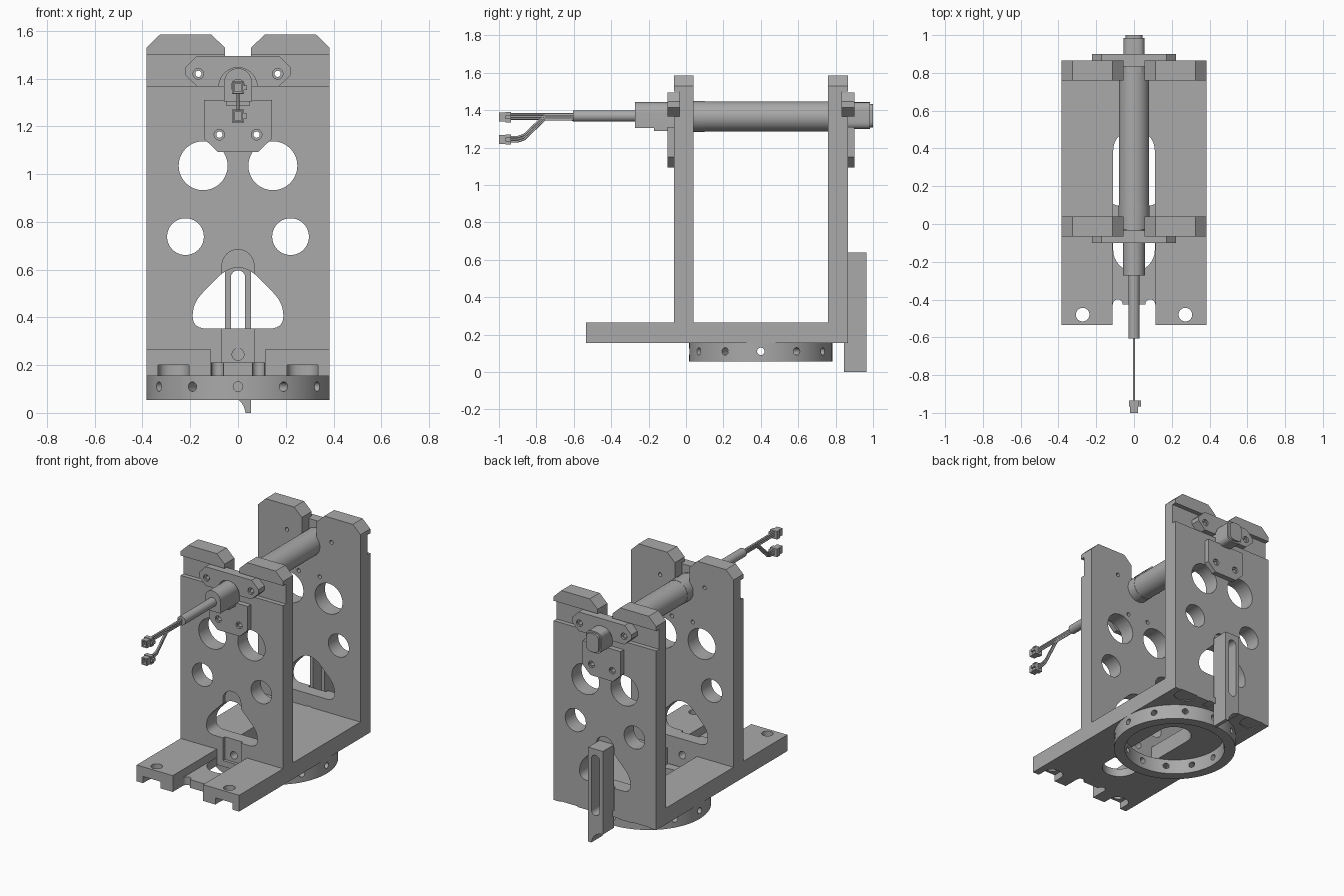
import bpy, bmesh, math
from mathutils import Vector

if "Cube" in bpy.data.objects:
    bpy.data.objects.remove(bpy.data.objects["Cube"])

grey = bpy.data.materials.new("machined grey")
grey.use_nodes = True
colour = (0.4, 0.4, 0.4, 1)
grey.diffuse_color = colour
grey.node_tree.nodes["Principled BSDF"].inputs["Base Color"].default_value = colour


def prism(name, pts, axis, a, b):
    """Extrude a flat outline along an axis between a and b."""
    place = {"x": lambda u, v: (a, u, v), "y": lambda u, v: (u, a, v), "z": lambda u, v: (u, v, a)}[axis]
    bm = bmesh.new()
    face = bm.faces.new([bm.verts.new(place(u, v)) for u, v in pts])
    new = bmesh.ops.extrude_face_region(bm, geom=[face])["geom"]
    shift = Vector([b - a if axis == k else 0 for k in "xyz"])
    bmesh.ops.translate(bm, vec=shift, verts=[g for g in new if isinstance(g, bmesh.types.BMVert)])
    bmesh.ops.recalc_face_normals(bm, faces=bm.faces)
    mesh = bpy.data.meshes.new(name)
    bm.to_mesh(mesh)
    bm.free()
    mesh.materials.append(grey)
    obj = bpy.data.objects.new(name, mesh)
    bpy.context.collection.objects.link(obj)
    return obj


def rect(u0, u1, v0, v1):
    return [(u0, v0), (u1, v0), (u1, v1), (u0, v1)]


def circle(u, v, r, n=40):
    return [(u + r * math.cos(2 * math.pi * i / n), v + r * math.sin(2 * math.pi * i / n)) for i in range(n)]


def arch(r, v0, v1, n=16):
    """Outline with a flat bottom and a half round top."""
    top = [(r * math.cos(math.pi * i / n), v1 - r + r * math.sin(math.pi * i / n)) for i in range(n + 1)]
    return [(-r, v0), (r, v0)] + top


def stadium(r, v0, v1, n=16):
    top = arch(r, v0, v1, n)[2:]
    return top + [(-u, v0 + v1 - v) for u, v in top]


def rounded(pts, r, n=6):
    """Round every corner of a polygon."""
    out = []
    for i, p in enumerate(pts):
        p = Vector(p)
        ends = []
        for q in (Vector(pts[i - 1]), Vector(pts[(i + 1) % len(pts)])):
            d = q - p
            ends.append(p + d.normalized() * min(r, d.length * 0.49))
        for k in range(n + 1):
            t = k / n
            out.append(tuple(ends[0] * (1 - t) ** 2 + p * 2 * t * (1 - t) + ends[1] * t * t))
    return out


def mirrored(half):
    return half + [(-u, v) for u, v in reversed(half)]


def bake(obj):
    graph = bpy.context.evaluated_depsgraph_get()
    obj.data = bpy.data.meshes.new_from_object(obj.evaluated_get(graph))
    obj.modifiers.clear()


def cut(obj, *cutter):
    """Subtract an extruded outline from an object."""
    tool = prism("cutter", *cutter)
    tool.hide_render = True
    mod = obj.modifiers.new("cut", "BOOLEAN")
    mod.operation, mod.solver, mod.object = "DIFFERENCE", "EXACT", tool
    bake(obj)
    bpy.data.objects.remove(tool)


MID = 0.4      # plane of symmetry between the two uprights
AXIS = 1.366   # height of the tube

window = rounded(mirrored([(0.19, 0.353), (0.19, 0.46), (0.045, 0.608)]), 0.06)
plate_outline = mirrored([(0.383, 0.16), (0.383, 1.53), (0.326, 1.585), (0.113, 1.585),
                          (0.055, 1.53), (0.055, AXIS)])
bar_outline = mirrored([(0.17, AXIS), (0.222, 1.415), (0.222, 1.445), (0.172, 1.495)])
tab_outline = mirrored([(0.084, 1.092), (0.142, 1.148), (0.142, 1.31)])

for end, y in (("front", lambda v: v), ("back", lambda v: 2 * MID - v)):
    # Upright with its lugs, groove, openings and screw holes
    plate = prism(end + "_upright", plate_outline, "y", y(-0.065), y(0.04))
    cut(plate, rect(-0.5, 0.5, AXIS, 1.5), "y", y(-0.2), y(-0.035))
    cut(plate, arch(0.067, 0.2, 0.684), "y", y(-0.2), y(-0.045))
    through = [window, circle(0, 0.245, 0.025)]
    for s in (-1, 1):
        through += [circle(s * 0.146, 1.035, 0.1025), circle(s * 0.22, 0.738, 0.077),
                    circle(s * 0.166, 1.42, 0.013, 20), circle(s * 0.078, 1.165, 0.013, 20)]
    for hole in through:
        cut(plate, hole, "y", y(-0.2), y(0.2))

    # Clamp bar in the groove and tab below the tube
    bar = prism(end + "_clamp_bar", bar_outline, "y", y(-0.1), y(-0.035))
    cut(bar, circle(0, AXIS, 0.08), "y", y(-0.2), y(0.1))
    tab = prism(end + "_clamp_tab", tab_outline, "y", y(-0.1), y(-0.065))
    for part, u, v in ((bar, 0.166, 1.42), (tab, 0.078, 1.165)):
        for s in (-1, 1):
            cut(part, circle(s * u, v, 0.013, 20), "y", y(-0.2), y(0.1))
            cut(part, circle(s * u, v, 0.022, 24), "y", y(-0.2), y(-0.088))

# Base plate with lowered web, long opening and screw seats
base = prism("base_plate", rect(-0.383, 0.383, -0.535, 0.865), "z", 0.155, 0.265)
cut(base, rect(-0.113, 0.113, -0.6, -0.425), "z", 0.1, 0.3)
cut(base, rect(-0.113, 0.113, -0.6, -0.065), "z", 0.21, 0.3)
cut(base, stadium(0.11, -0.25, 0.5), "z", 0.1, 0.3)
for s in (-1, 1):
    cut(base, circle(s * 0.086, -0.425, 0.026), "z", 0.1, 0.3)
    cut(base, circle(s * 0.272, -0.48, 0.036), "z", 0.1, 0.3)
    low, high = sorted((s * 0.205, s * 0.335))
    cut(base, rounded(rect(low, high, -0.7, -0.42), 0.06), "z", 0.1, 0.2)
    cut(base, rounded(rect(low, high, 0.76, 1.0), 0.06), "z", 0.1, 0.2)
    # Narrow notches beside the rear channel
    low, high = sorted((s * 0.06, s * 0.11))
    cut(base, rect(low, high, 0.8, 1.0), "z", 0.1, 0.2)
cut(base, rect(-0.067, 0.067, 0.845, 1.0), "z", 0.1, 0.3)

# Ring below the base with twelve radial holes
ring = prism("base_ring", circle(0, MID, 0.383, 96), "z", 0.055, 0.155)
cut(ring, circle(0, MID, 0.315, 96), "z", 0, 0.3)
for i in range(6):
    bore = prism("cutter", circle(0, 0.11, 0.02, 20), "y", -0.5, 0.5)
    bore.location.y, bore.rotation_euler.z = MID, i * math.pi / 6
    mod = ring.modifiers.new("bore", "BOOLEAN")
    mod.operation, mod.solver, mod.object = "DIFFERENCE", "EXACT", bore
    bake(ring)
    bpy.data.objects.remove(bore)

# Slotted rear bracket
bracket = prism("rear_bracket", rect(-0.055, 0.055, 0, 0.638), "y", 0.846, 0.966)
cut(bracket, stadium(0.03, 0.19, 0.597), "y", 0.7, 1.1)
cut(bracket, circle(-0.055, -0.01, 0.087), "y", 0.7, 1.1)

# Tube with stepped ends and cable sleeve
prism("tube", circle(0, AXIS, 0.08, 64), "y", -0.03, 0.84)
prism("tube_collar", circle(0, AXIS, 0.082, 64), "y", 0.04, 0.1)
hub = arch(0.058, 1.305, 1.443)
prism("front_hub", hub, "y", -0.272, 0)
prism("front_hub_foot", rect(-0.05, 0.05, 1.287, 1.33), "y", -0.17, -0.03)
prism("rear_hub", rounded(rect(-0.056, 0.056, 1.298, 1.442), 0.04), "y", 0.8, 0.985)
prism("rear_cap", rounded(rect(-0.046, 0.046, 1.308, 1.432), 0.035), "y", 0.985, 1.0)
prism("cable_sleeve", circle(0, AXIS + 0.002, 0.03, 32), "y", -0.605, -0.25)


def wire(name, points):
    curve = bpy.data.curves.new(name, "CURVE")
    curve.dimensions, curve.bevel_depth, curve.bevel_resolution = "3D", 0.006, 2
    curve.use_fill_caps = True
    spline = curve.splines.new("POLY")
    spline.points.add(len(points) - 1)
    for point, co in zip(spline.points, points):
        point.co = (*co, 1)
    curve.materials.append(grey)
    bpy.context.collection.objects.link(bpy.data.objects.new(name, curve))


# Wires splitting to two plugs
for i, dz in enumerate((-0.012, 0, 0.012)):
    z = AXIS + dz
    wire(f"straight_wire_{i}", [(0, -0.6, z), (0, -0.95, z)])
    wire(f"branch_wire_{i}", [(0, -0.6, z - 0.005), (0, -0.755, z - 0.005), (0, -0.865, z - 0.11),
                              (0, -0.9, z - 0.122), (0, -0.95, z - 0.122)])
for name, z in (("upper_plug", 1.362), ("lower_plug", 1.243)):
    prism(name, rect(-0.026, 0.026, z - 0.027, z + 0.027), "y", -0.965, -0.935)
    plug = prism(name + "_mouth", rect(-0.02, 0.02, z - 0.024, z + 0.024), "y", -1.0, -0.965)
    cut(plug, rect(-0.014, 0.014, z - 0.016, z + 0.016), "y", -1.1, -0.975)
    prism(name + "_latch", rect(0.02, 0.038, z - 0.01, z + 0.01), "y", -0.965, -0.935)

# Smooth the round surfaces and keep crisp edges
bpy.ops.object.select_all(action="DESELECT")
for obj in bpy.context.collection.objects:
    if obj.type == "MESH" and obj.data.materials and obj.data.materials[0] == grey:
        obj.select_set(True)
        bpy.context.view_layer.objects.active = obj
bpy.ops.object.shade_smooth_by_angle(angle=math.radians(30))
